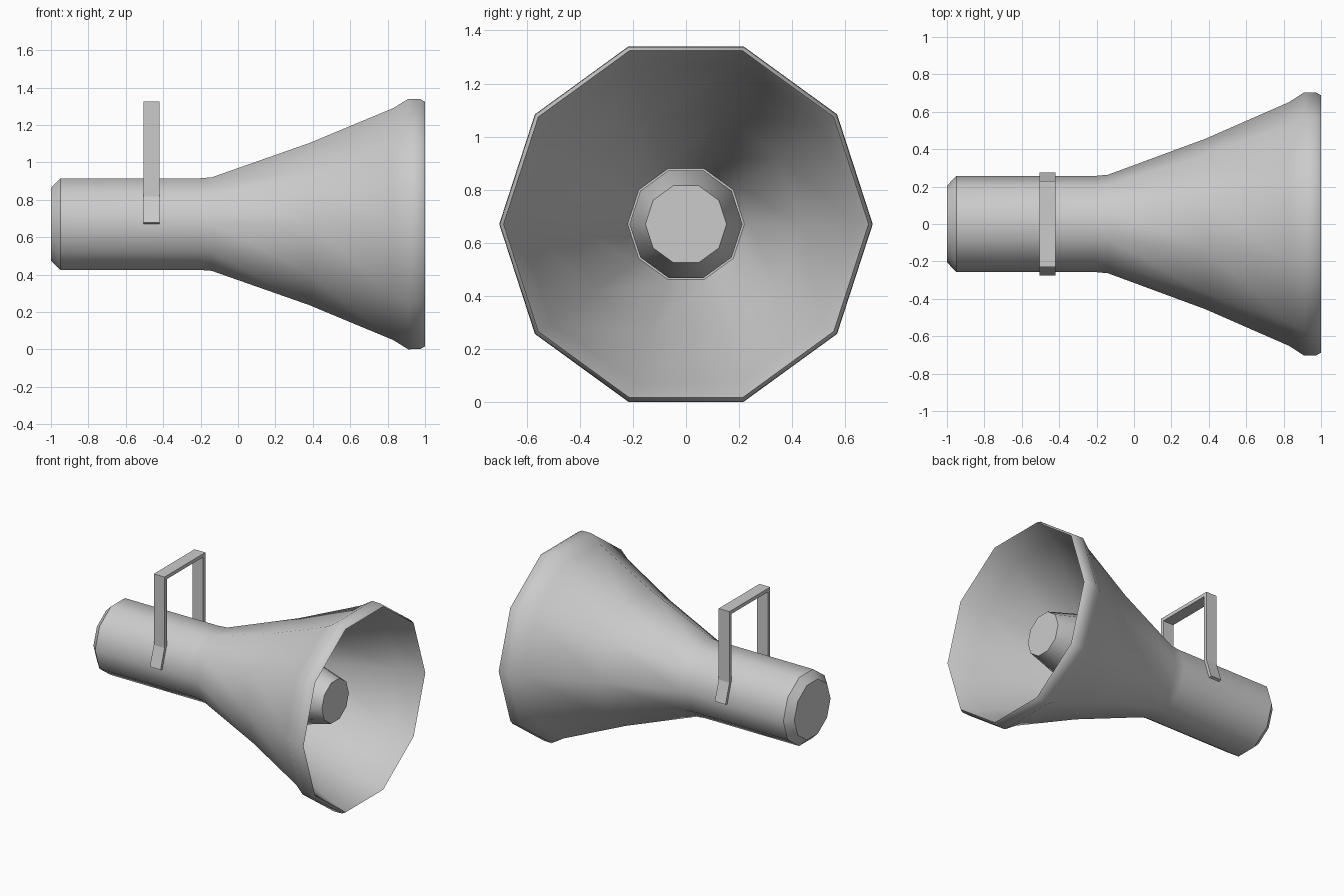
import bpy, bmesh, math

if "Cube" in bpy.data.objects:
    bpy.data.objects.remove(bpy.data.objects["Cube"])

SIDES = 10
CZ = 0.67  # height of the horn axis


def finish(bm, name, smooth):
    bmesh.ops.recalc_face_normals(bm, faces=bm.faces)
    mesh = bpy.data.meshes.new(name)
    bm.to_mesh(mesh)
    bm.free()
    obj = bpy.data.objects.new(name, mesh)
    bpy.context.collection.objects.link(obj)
    if smooth:
        bpy.ops.object.select_all(action='DESELECT')
        obj.select_set(True)
        bpy.context.view_layer.objects.active = obj
        bpy.ops.object.shade_smooth_by_angle(angle=math.radians(40))
    return obj


def lathe(name, profile):
    """Turn (x, radius) points around the x axis and cap both ends."""
    bm = bmesh.new()
    rings = []
    for x, r in profile:
        angles = [2 * math.pi * i / SIDES for i in range(SIDES)]
        rings.append([bm.verts.new((x, r * math.cos(a), CZ + r * math.sin(a))) for a in angles])
    for a, b in zip(rings, rings[1:]):
        for i in range(SIDES):
            j = (i + 1) % SIDES
            bm.faces.new((a[i], a[j], b[j], b[i]))
    bm.faces.new(rings[0])
    bm.faces.new(rings[-1])
    return finish(bm, name, True)


# Grip tube, flared bell, rolled rim and hollow inside
lathe("horn_body", [
    (-1, 0.205), (-0.95, 0.257), (-0.21, 0.257), (-0.14, 0.263),
    (0.38, 0.455), (0.83, 0.652), (0.91, 0.704), (0.975, 0.702), (1, 0.688),
    (0.99, 0.682), (0.83, 0.63), (0.38, 0.435), (-0.14, 0.243), (-0.2, 0.22)])

# Tapered driver in the middle of the bell
lathe("inner_driver", [(-0.2, 0.213), (0.55, 0.213), (0.77, 0.153)])

# Carrying strap: outer half path mirrored in y, with an inner offset path
T = 0.025
outer = [(0.275, 0.678), (0.23, 0.817), (0.23, 1.325)]
inner = [(0.251, 0.67), (0.205, 0.813), (0.205, 1.325 - T)]


def mirrored(half):
    return half + [(-y, z) for y, z in reversed(half)]


bm = bmesh.new()
sections = []
for (yo, zo), (yi, zi) in zip(mirrored(outer), mirrored(inner)):
    corners = [(-0.505, yo, zo), (-0.42, yo, zo), (-0.42, yi, zi), (-0.505, yi, zi)]
    sections.append([bm.verts.new(c) for c in corners])
for a, b in zip(sections, sections[1:]):
    for i in range(4):
        j = (i + 1) % 4
        bm.faces.new((a[i], a[j], b[j], b[i]))
bm.faces.new(sections[0])
bm.faces.new(sections[-1])
finish(bm, "carry_handle", False)
